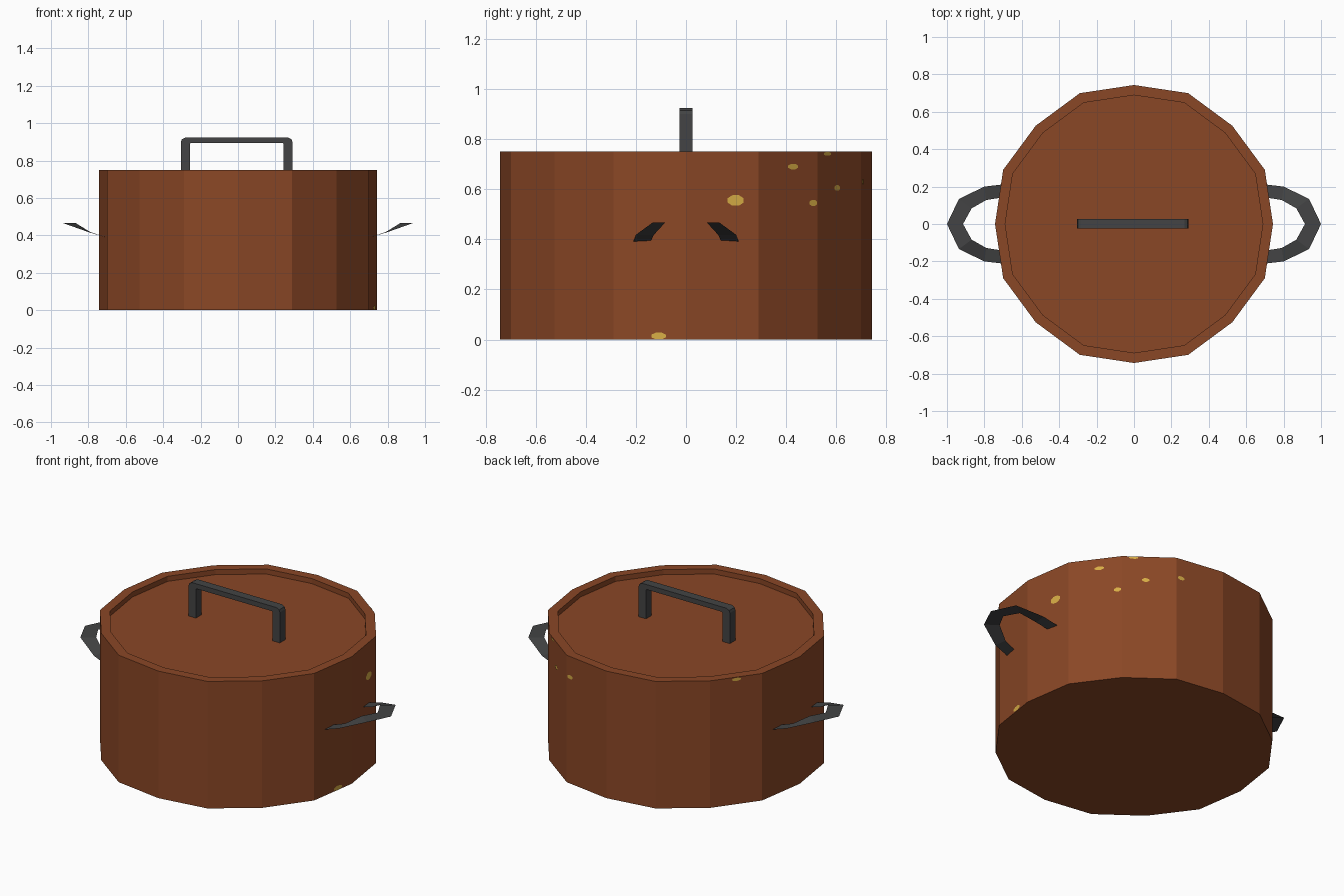
import bpy, math
from mathutils import Vector

if "Cube" in bpy.data.objects:
    bpy.data.objects.remove(bpy.data.objects["Cube"])

SIDES, HEIGHT, LID_Z = 16, 0.75, 0.72


def material(name, rgb):
    m = bpy.data.materials.new(name)
    m.diffuse_color = (*rgb, 1)
    m.use_nodes = True
    m.node_tree.nodes["Principled BSDF"].inputs["Base Color"].default_value = m.diffuse_color
    return m


BROWN = material("copper_brown", (0.255, 0.063, 0.019))
GREY = material("dark_grey", (0.056, 0.057, 0.058))
GOLD = material("gold", (0.68, 0.42, 0.06))


def make(name, verts, faces, mat):
    me = bpy.data.meshes.new(name)
    me.from_pydata([tuple(v) for v in verts], [], faces)
    me.materials.append(mat)
    me.update()
    ob = bpy.data.objects.new(name, me)
    bpy.context.collection.objects.link(ob)
    return ob


def ring(scale, z):
    # slightly uneven 16-gon: odd corners sit a touch further out
    pts = []
    for i in range(SIDES):
        r = (0.757 if i % 2 else 0.743) * scale
        a = 2 * math.pi * i / SIDES
        pts.append(Vector((r * math.cos(a), r * math.sin(a), z)))
    return pts


# pot: closed bottom, outer wall, flat rim, short inner wall
INNER = 0.927
loops = [ring(1, 0), ring(1, HEIGHT), ring(INNER, HEIGHT), ring(INNER, LID_Z)]
verts = [v for l in loops for v in l]
faces = [tuple(reversed(range(SIDES)))]
for k in range(len(loops) - 1):
    for i in range(SIDES):
        j = (i + 1) % SIDES
        a, b = k * SIDES, (k + 1) * SIDES
        faces.append((a + i, a + j, b + j, b + i))
make("pot", verts, faces, BROWN)

# lid: disc sunk just below the rim
make("lid", ring(INNER, LID_Z), [tuple(range(SIDES))], BROWN)

# lid handle: bracket profile extruded in depth
half = [(0.298, LID_Z), (0.298, 0.900), (0.293, 0.914), (0.276, 0.923)]
inner = [(0.250, 0.894), (0.250, LID_Z)]
outline = half + [(-x, z) for x, z in reversed(half)]
inside = [(-x, z) for x, z in reversed(inner)] + inner
# path pairs run from the right foot to the left foot
outer_path = outline
inner_path = [(0.25, LID_Z), (0.25, 0.885), (0.25, 0.89), (0.245, 0.894)]
inner_path += [(-x, z) for x, z in reversed(inner_path)]
n = len(outer_path)
verts = []
for (xo, zo), (xi, zi) in zip(outer_path, inner_path):
    for x, z, y in ((xo, zo, -0.025), (xo, zo, 0.026), (xi, zi, 0.026), (xi, zi, -0.025)):
        verts.append((x - 0.007, y, z))
faces = [(0, 1, 2, 3), tuple(4 * (n - 1) + c for c in (3, 2, 1, 0))]
for k in range(n - 1):
    for c in range(4):
        d = (c + 1) % 4
        faces.append((4 * k + d, 4 * k + c, 4 * k + 4 + c, 4 * k + 4 + d))
make("lid_handle", verts, faces, GREY)

# side handles: thin bent strips with a level tip
outer = [(0.68, 0.214, 0.382), (0.80, 0.20, 0.418), (0.936, 0.134, 0.466), (1.0, 0, 0.466)]
inner = [(0.68, 0.146, 0.382), (0.79, 0.128, 0.418), (0.868, 0.084, 0.466), (0.914, 0, 0.466)]


def mirrored(path):
    return path + [(x, -y, z) for x, y, z in reversed(path[:-1])]


for side, s in (("right", 1), ("left", -1)):
    o, i = mirrored(outer), mirrored(inner)
    n = len(o)
    verts = [(s * x, y, z) for x, y, z in o + i]
    faces = [(k, n + k, n + k + 1, k + 1) for k in range(n - 1)]
    if s < 0:
        faces = [tuple(reversed(f)) for f in faces]
    make(side + "_side_handle", verts, faces, GREY)

# gold flecks on the wall: (angle in degrees, height, width, tallness)
flecks = [(15.5, 0.555, 0.065, 0.042), (35.4, 0.69, 0.05, 0.022),
          (43.2, 0.545, 0.038, 0.024), (54.9, 0.605, 0.04, 0.022),
          (49.8, 0.741, 0.05, 0.014), (69.5, 0.63, 0.04, 0.022),
          (-8.5, 0.014, 0.06, 0.026), (146.5, 0.738, 0.05, 0.018)]
base = ring(1, 0)
verts, faces = [], []
for ang, z, w, h in flecks:
    seg = int(ang % 360 // 22.5)
    p, q = base[seg], base[(seg + 1) % SIDES]
    along = (q - p).normalized()
    normal = Vector((along.y, -along.x, 0))
    ray = Vector((math.cos(math.radians(ang)), math.sin(math.radians(ang)), 0))
    centre = ray * (p.dot(normal) / ray.dot(normal)) + normal * 0.003
    start = len(verts)
    for k in range(8):
        a = math.pi / 8 + k * math.pi / 4
        verts.append(centre + along * (w * 0.54 * math.cos(a))
                     + Vector((0, 0, z + h * 0.54 * math.sin(a))))
    faces.append(tuple(range(start, start + 8)))
make("gold_flecks", verts, faces, GOLD)
